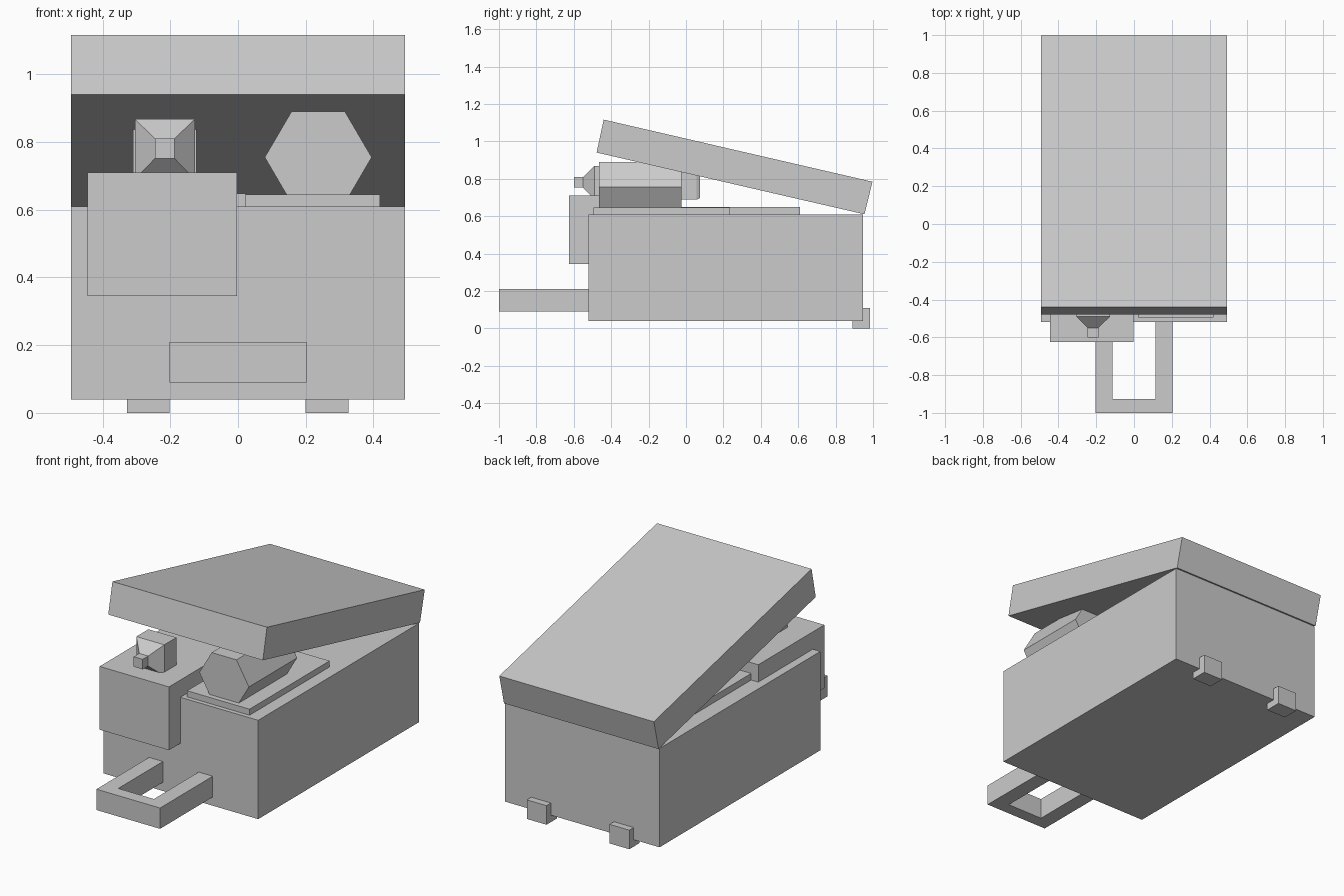
import bpy
import math

if "Cube" in bpy.data.objects:
    bpy.data.objects.remove(bpy.data.objects["Cube"])


def mesh(name, verts, faces):
    me = bpy.data.meshes.new(name)
    me.from_pydata(verts, [], faces)
    me.update()
    ob = bpy.data.objects.new(name, me)
    bpy.context.collection.objects.link(ob)
    return ob


def loft(name, rings):
    """Skin matching closed rings and cap both ends."""
    n = len(rings[0])
    faces = [tuple(reversed(range(n)))]
    for r in range(len(rings) - 1):
        a, b = r * n, (r + 1) * n
        faces += [(a + i, a + (i + 1) % n, b + (i + 1) % n, b + i) for i in range(n)]
    faces.append(tuple(range(len(rings) * n - n, len(rings) * n)))
    return mesh(name, [v for ring in rings for v in ring], faces)


def prism_x(name, yz, x0, x1):
    """Extrude a side (y, z) profile, listed anticlockwise, along x."""
    return loft(name, [[(x, y, z) for y, z in yz] for x in (x0, x1)])


def box(name, x0, x1, y0, y1, z0, z1):
    return prism_x(name, [(y0, z0), (y1, z0), (y1, z1), (y0, z1)], x0, x1)


def rect_xz(y, x0, x1, z0, z1):
    return [(x0, y, z0), (x0, y, z1), (x1, y, z1), (x1, y, z0)]


# case and propped-open lid
box("case_body", -0.493, 0.493, -0.52, 0.945, 0.04, 0.61)
prism_x("tilted_lid", [(-0.478, 0.94), (0.954, 0.61), (0.997, 0.784), (-0.44, 1.116)],
        -0.493, 0.493)

# rear feet
for side, x in (("left", -0.265), ("right", 0.263)):
    box(side + "_foot", x - 0.063, x + 0.063, 0.89, 0.985, 0.0, 0.11)

# U-shaped pull handle
outline = [(-0.203, -0.52), (-0.203, -1.0), (0.203, -1.0), (0.203, -0.52),
           (0.113, -0.52), (0.113, -0.927), (-0.115, -0.927), (-0.115, -0.52)]
loft("pull_handle", [[(x, y, z) for x, y in outline] for z in (0.09, 0.21)])

# front block and the two thin plates on top of the case
box("front_block", -0.445, -0.003, -0.625, -0.023, 0.345, 0.71)
box("left_plate", -0.4, 0.022, -0.12, 0.61, 0.6, 0.648)
box("right_plate", 0.022, 0.42, -0.495, 0.235, 0.6, 0.645)

# hexagonal drum
hexagon = [(0.237 - 0.158 * math.cos(math.radians(60 * i)),
            0.755 + 0.156 * math.sin(math.radians(60 * i))) for i in range(6)]
loft("hexagonal_drum", [[(x, y, z) for x, z in hexagon] for y in (-0.465, -0.025)])

# square nozzle: small tip, flare and housing
loft("nozzle", [rect_xz(-0.6, -0.245, -0.188, 0.752, 0.81),
                rect_xz(-0.55, -0.245, -0.188, 0.752, 0.81),
                rect_xz(-0.49, -0.305, -0.127, 0.69, 0.868),
                rect_xz(-0.38, -0.305, -0.127, 0.69, 0.868)])

# matching rear cap tucked under the lid
loft("rear_cap", [rect_xz(-0.03, -0.31, -0.122, 0.688, 0.85),
                  rect_xz(0.055, -0.31, -0.122, 0.688, 0.82),
                  rect_xz(0.075, -0.3, -0.132, 0.697, 0.812)])
